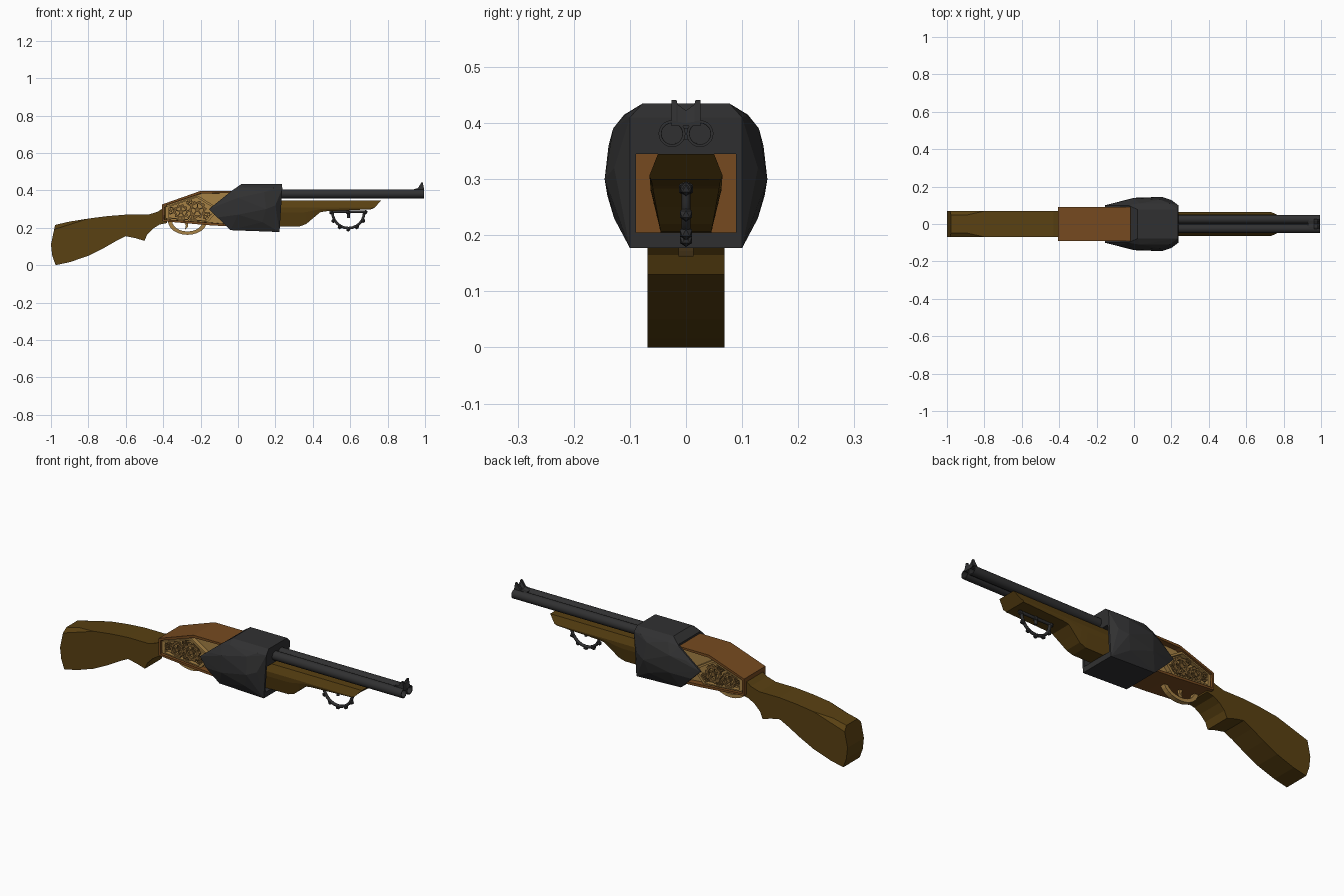
import bpy, bmesh
from math import sin, cos, pi, radians
from mathutils import Matrix, Vector

if "Cube" in bpy.data.objects:
    bpy.data.objects.remove(bpy.data.objects["Cube"])


def material(name, rgb):
    m = bpy.data.materials.new(name)
    m.diffuse_color = (*rgb, 1)
    m.use_nodes = True
    m.node_tree.nodes["Principled BSDF"].inputs["Base Color"].default_value = m.diffuse_color
    return m


WOOD = material("dark_wood", (0.10, 0.052, 0.006))
COPPER = material("copper", (0.18, 0.068, 0.014))
BRASS = material("brass", (0.38, 0.22, 0.06))
BRONZE = material("bronze", (0.20, 0.11, 0.03))
IRON = material("iron", (0.03, 0.03, 0.031))


def finish(name, bm, *mats):
    bmesh.ops.recalc_face_normals(bm, faces=bm.faces)
    me = bpy.data.meshes.new(name)
    bm.to_mesh(me)
    bm.free()
    ob = bpy.data.objects.new(name, me)
    bpy.context.collection.objects.link(ob)
    for m in mats:
        me.materials.append(m)
    return ob


def loft(bm, rings, cap=True):
    """Skin a list of equal-length closed rings."""
    vs = [[bm.verts.new(p) for p in r] for r in rings]
    n = len(vs[0])
    for a, b in zip(vs, vs[1:]):
        for i in range(n):
            bm.faces.new((a[i], a[(i + 1) % n], b[(i + 1) % n], b[i]))
    if cap:
        bm.faces.new(vs[0])
        bm.faces.new(vs[-1])
    bmesh.ops.recalc_face_normals(bm, faces=bm.faces)


def prism(name, pts, y0, y1, mat):
    bm = bmesh.new()
    loft(bm, [[(x, y, z) for x, z in pts] for y in (y0, y1)])
    return finish(name, bm, mat)


def box(bm, size, loc, rot=0):
    bmesh.ops.create_cube(bm, size=1, matrix=Matrix.Translation(loc)
                          @ Matrix.Rotation(rot, 4, 'Y') @ Matrix.Diagonal((*size, 1)))


def tube(name, pts, radius, mat):
    cu = bpy.data.curves.new(name, 'CURVE')
    cu.dimensions = '3D'
    cu.bevel_depth, cu.bevel_resolution, cu.use_fill_caps = radius, 1, True
    sp = cu.splines.new('POLY')
    sp.points.add(len(pts) - 1)
    for p, c in zip(sp.points, pts):
        p.co = (*c, 1)
    cu.materials.append(mat)
    ob = bpy.data.objects.new(name, cu)
    bpy.context.collection.objects.link(ob)
    bpy.ops.object.select_all(action='DESELECT')
    ob.select_set(True)
    bpy.context.view_layer.objects.active = ob
    bpy.ops.object.convert(target='MESH')


def gear(name, x, z, r, y, t=0.014, teeth=10, spokes=5):
    """Spoked wheel with teeth, facing along y."""
    bm = bmesh.new()
    n = teeth * 4
    out = [r * (1 if i % 4 < 2 else 0.84) for i in range(n)]
    def ring(radii, yy):
        return [(x + q * cos(2 * pi * i / n), yy, z + q * sin(2 * pi * i / n))
                for i, q in enumerate(radii)]
    inner = [r * 0.64] * n
    a, b = y - t / 2, y + t / 2
    loft(bm, [ring(out, a), ring(out, b), ring(inner, b), ring(inner, a), ring(out, a)], False)
    bmesh.ops.remove_doubles(bm, verts=bm.verts, dist=1e-5)
    for k in range(spokes):
        w = 2 * pi * k / spokes + 0.3
        box(bm, (r * 0.7, t * 0.7, r * 0.14),
            (x + r * 0.37 * cos(w), y, z + r * 0.37 * sin(w)), -w)
    bmesh.ops.create_cone(bm, cap_ends=True, segments=10, radius1=r * 0.25, radius2=r * 0.25,
                          depth=t * 1.3, matrix=Matrix.Translation((x, y, z)) @ Matrix.Rotation(pi / 2, 4, 'X'))
    finish(name, bm, BRONZE)


# Shoulder stock, chamfered at the top of the butt
stock = [(-1, .11), (-.978, .215), (-.90, .233), (-.80, .249), (-.70, .262), (-.60, .27),
         (-.48, .27), (-.43, .285), (-.38, .32), (-.38, .225), (-.42, .217), (-.455, .195),
         (-.485, .165), (-.50, .13), (-.55, .145), (-.60, .155), (-.65, .13), (-.72, .09),
         (-.80, .05), (-.90, .016), (-.975, 0), (-.993, .05)]
bm = bmesh.new()
loft(bm, [[(x, y, z) for x, z in stock] for y in (-.069, .069)])
edges = [e for e in bm.edges if all(v.co.x < -.89 and v.co.z > .2 for v in e.verts)
         and abs(e.verts[0].co.y - e.verts[1].co.y) < .01]
bmesh.ops.bevel(bm, geom=edges, offset=.022, segments=1, affect='EDGES', profile=.5)
finish("stock", bm, WOOD)

# Receiver with recessed brass side windows
body = [(-.405, .235), (-.405, .325), (-.20, .397), (.0, .397), (.0, .205), (-.15, .213)]
bm = bmesh.new()
loft(bm, [[(x, y, z) for x, z in body] for y in (-.09, .09)])
for s in (-1, 1):
    side = [f for f in bm.faces if f.normal.y * s > .9]
    bmesh.ops.inset_region(bm, faces=side, thickness=.014, depth=0)
    bmesh.ops.inset_region(bm, faces=side, thickness=.001, depth=-.03)
    side[0].material_index = 1
finish("receiver", bm, COPPER, BRASS)

# Window trims, divider bars and gear train on both sides
trim = [(-.388, .25), (-.388, .312), (-.215, .372), (-.10, .30), (-.16, .232)]
cen = Vector((-.26, .29))
for s, tag in ((-1, "front"), (1, "back")):
    inner = [tuple(cen + (Vector(p) - cen) * .88) for p in trim]
    bm = bmesh.new()
    loft(bm, [[(x, s * y, z) for x, z in o] for o, y in
              ((trim, .062), (trim, .084), (inner, .084), (inner, .062))], False)
    finish("window_trim_" + tag, bm, BRASS)
    for i, (x, z, r) in enumerate(((-.305, .285, .041), (-.217, .297, .048), (-.25, .25, .02),
                                   (-.36, .292, .022), (-.26, .337, .018), (-.165, .262, .024))):
        gear(f"gear_{tag}_{i}", x, z, r, s * (.071 + .004 * (i % 2)), teeth=10 if r > .03 else 7)

# Trigger guard and trigger
arc = [(-.27 + .105 * cos(a), .238 + .076 * sin(a)) for a in
       [radians(180 + 15 * i) for i in range(13)]]
arc += [(-.27 + .083 * cos(a), .238 + .058 * sin(a)) for a in
        [radians(360 - 15 * i) for i in range(13)]]
prism("trigger_guard", arc, -.013, .013, BRASS)
prism("trigger", [(-.29, .235), (-.265, .235), (-.268, .205), (-.285, .188), (-.279, .21)],
      -.008, .008, BRASS)

# Faceted iron housing, hollowed for the receiver and fore-end
hull = [(-.04, .1, .187), (.222, .1, .177), (.02, .077, .435), (.235, .077, .435),
        (-.03, .1, .40), (.237, .1, .41), (-.155, .1, .30), (-.11, .111, .255),
        (-.08, .113, .345), (.0, .138, .36), (.0, .14, .27), (.03, .11, .415), (.19, .11, .413),
        (.14, .13, .39), (.15, .145, .30), (.13, .128, .23), (.20, .128, .32)]
bm = bmesh.new()
for x, y, z in hull:
    for s in (-1, 1):
        bm.verts.new((x, s * y, z))
res = bmesh.ops.convex_hull(bm, input=bm.verts)
bmesh.ops.delete(bm, geom=[v for v in bm.verts if not v.link_faces], context='VERTS')
housing = finish("iron_housing", bm, IRON)
for i, (size, loc) in enumerate((((1, .178, .14), (0, 0, .275)),
                                 ((.4, .181, .3), (-.22, 0, .353)))):
    bm = bmesh.new()
    box(bm, size, loc)
    cutter = finish(f"housing_cutter_{i}", bm, IRON)
    cutter.hide_render = True
    cutter.hide_set(True)
    mod = housing.modifiers.new("hollow", 'BOOLEAN')
    mod.operation, mod.solver, mod.object = 'DIFFERENCE', 'EXACT', cutter
bpy.context.view_layer.update()
me = bpy.data.meshes.new_from_object(housing.evaluated_get(bpy.context.evaluated_depsgraph_get()))
housing.modifiers.clear()
housing.data = me
for ob in [o for o in bpy.data.objects if "cutter" in o.name]:
    bpy.data.objects.remove(ob)

# Twin hollow barrels with a joining rib
for s, tag in ((-1, "front"), (1, "back")):
    bm = bmesh.new()
    bmesh.ops.create_cone(bm, cap_ends=True, segments=20, radius1=.024, radius2=.024, depth=.85,
                          matrix=Matrix.Translation((.57, s * .025, .381)) @ Matrix.Rotation(pi / 2, 4, 'Y'))
    bm.normal_update()
    muzzle = [f for f in bm.faces if f.normal.x > .9]
    bmesh.ops.inset_region(bm, faces=muzzle, thickness=.005, depth=0)
    bmesh.ops.inset_region(bm, faces=muzzle, thickness=.0005, depth=-.4)
    ob = finish("barrel_" + tag, bm, IRON)
    bpy.ops.object.select_all(action='DESELECT')
    ob.select_set(True)
    bpy.context.view_layer.objects.active = ob
    bpy.ops.object.shade_smooth_by_angle(angle=radians(35))
bm = bmesh.new()
box(bm, (.77, .012, .02), (.605, 0, .381))
finish("barrel_rib", bm, IRON)

# Notched front sight
bm = bmesh.new()
notch = [(-.026, .395), (.026, .395), (.026, 1), (.017, 1), (.015, .6), (0, 0),
         (-.015, .6), (-.017, 1), (-.026, 1)]
loft(bm, [[(x, y, z if z == .395 else lo + (hi - lo) * z) for y, z in notch]
          for x, lo, hi in ((.93, .40, .403), (.962, .405, .412), (.980, .422, .441),
                            (.988, .422, .441), (.995, .40, .404))])
finish("front_sight", bm, IRON)

# Wooden fore-end, deep at the rear and slim ahead
rings = []
for x, xt, zb in ((.0, .0, .205), (.33, .33, .207), (.365, .365, .22), (.40, .40, .25),
                  (.44, .44, .283), (.47, .47, .288), (.715, .765, .299)):
    d = (.305 - zb) / .1
    half = [(xt, .05, .345), (x + (xt - x) * .3, .065, .307), (x, .065 - .002 * d, .305 - .025 * d),
            (x, .063 - .018 * d, zb)]
    rings.append([(a, y, z) for a, y, z in half] + [(a, -y, z) for a, y, z in reversed(half)])
bm = bmesh.new()
loft(bm, rings)
finish("fore_end", bm, WOOD)

# Half-wheel hand grip under the fore-end
cx, cz, R = .59, .283, .085
on = lambda r, deg: (cx + r * cos(radians(deg)), 0, cz + r * sin(radians(deg)))
tube("grip_ring", [on(R, 180 + 15 * i) for i in range(13)], .008, IRON)
tube("grip_bar", [(cx - .1, 0, cz + .003), (cx + .1, 0, cz + .003)], .008, IRON)
tube("grip_spoke", [(cx, 0, cz + .01), on(.03, 270)], .008, IRON)
bm = bmesh.new()
for deg in range(180, 361, 30):
    bmesh.ops.create_icosphere(bm, subdivisions=1, radius=.013,
                               matrix=Matrix.Translation(on(R + .006, deg)))
bmesh.ops.create_icosphere(bm, subdivisions=1, radius=.015, matrix=Matrix.Translation((cx, 0, cz)))
finish("grip_knobs", bm, IRON)
